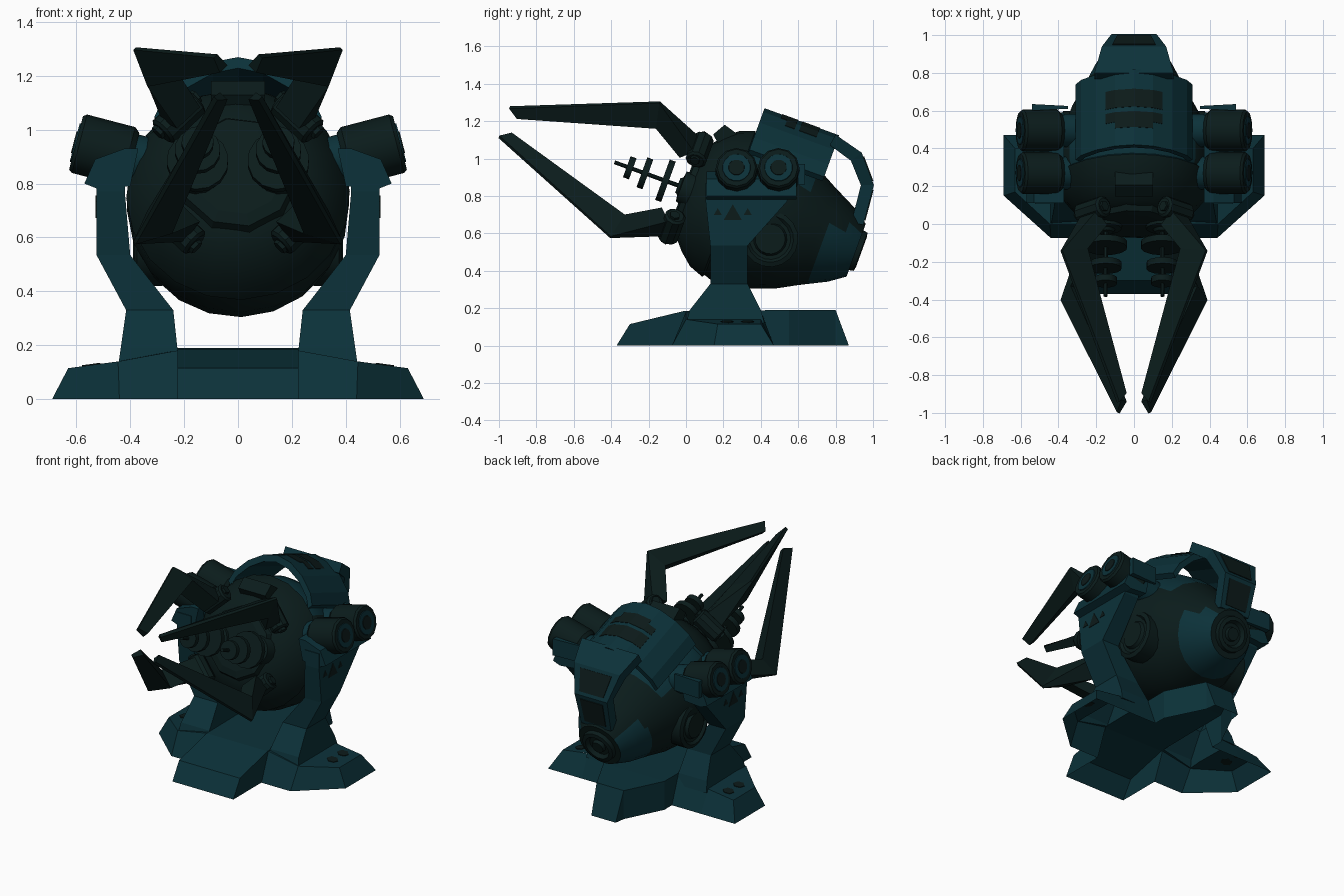
import bpy, bmesh, math
from mathutils import Vector

if "Cube" in bpy.data.objects:
    bpy.data.objects.remove(bpy.data.objects["Cube"])

def material(name, col):
    m = bpy.data.materials.new(name)
    m.diffuse_color = (*col, 1)
    m.use_nodes = True
    m.node_tree.nodes["Principled BSDF"].inputs["Base Color"].default_value = m.diffuse_color
    return m

MATS = [material("dark teal", (0.0035, 0.031, 0.041)),
        material("green black", (0.0032, 0.0115, 0.0112)),
        material("slot black", (0.0036, 0.0105, 0.0100))]
TEAL, DARK, SLOT = 0, 1, 2

# Tilted head frame: a = forward along the aim axis, u = up, x = sideways
C = Vector((0, 0.36, 0.71))
CT, ST = math.cos(math.radians(20)), math.sin(math.radians(20))
FWD, UP = Vector((0, -CT, ST)), Vector((0, ST, CT))

def L(x, a, u):
    return C + Vector((x, 0, 0)) + FWD * a + UP * u

def build(name, rings, mat, smooth=False, rule=None):
    """Skin a list of equal-length closed rings and cap both ends."""
    bm = bmesh.new()
    vs = [[bm.verts.new(p) for p in r] for r in rings]
    n = len(rings[0])
    for r0, r1 in zip(vs, vs[1:]):
        for i in range(n):
            j = (i + 1) % n
            bm.faces.new((r0[i], r0[j], r1[j], r1[i]))
    bm.faces.new(vs[0])
    bm.faces.new(vs[-1])
    bmesh.ops.recalc_face_normals(bm, faces=bm.faces)
    for f in bm.faces:
        f.material_index = mat
        if rule:
            d = f.calc_center_median() - C
            f.material_index = rule(d.x, d.dot(FWD), d.dot(UP))
    me = bpy.data.meshes.new(name)
    bm.to_mesh(me)
    bm.free()
    for m in MATS:
        me.materials.append(m)
    ob = bpy.data.objects.new(name, me)
    bpy.context.collection.objects.link(ob)
    if smooth:
        bpy.ops.object.select_all(action='DESELECT')
        ob.select_set(True)
        bpy.context.view_layer.objects.active = ob
        bpy.ops.object.shade_smooth_by_angle(angle=math.radians(32))
    return ob

def revolve(name, profile, origin, axis, mat, n=16, smooth=True, rule=None):
    """Turn (distance, radius) points around an axis."""
    axis = Vector(axis).normalized()
    e1 = axis.orthogonal().normalized()
    e2 = axis.cross(e1)
    o = Vector(origin)
    rings = [[o + axis * t + (e1 * math.cos(k) + e2 * math.sin(k)) * r
              for k in (2 * math.pi * (i + .5) / n for i in range(n))] for t, r in profile]
    return build(name, rings, mat, smooth, rule)

def rect(x0, x1, y0, y1, z):
    return [Vector(p) for p in ((x0, y0, z), (x1, y0, z), (x1, y1, z), (x0, y1, z))]

# ---- base: front-to-back spine, narrowing to the rear foot
spine = [(-.37, 0, -.37, .0), (-.30, .115, -.30, .0), (-.01, .185, -.01, .0)]
stations = [(-.37, .002, .225), (-.30, .115, .225), (-.01, .185, .225),
            (.55, .19, .225), (.80, .19, .10), (.87, .002, .09)]
base = build("base", [rect(-w, w, 0, 0, 0)[:2] and
                      [(-w, y, 0), (w, y, 0), (w, y, z), (-w, y, z)] for y, z, w in stations], TEAL)
parts = []
for s, side in ((1, "right"), (-1, "left")):
    # side foot with chamfered front corner
    low = [(.2, -.075, 0), (.44, -.075, 0), (.69, .15, 0), (.69, .47, 0), (.44, .47, 0), (.2, .47, 0)]
    top = [(.2, 0, .185), (.445, 0, .14), (.63, .17, .115), (.63, .4, .115), (.445, .4, .14), (.2, .4, .185)]
    parts.append(build(side + "_foot", [[(s * x, y, z) for x, y, z in r] for r in (low, top)], TEAL))
    for y in (.22, .33):
        revolve(side + "_foot_hole", [(-.003, .036), (.003, .036)], (s * .545, y, .1275),
                (s * .134, 0, .99), SLOT, 6, False)
    # upright arm
    arm = [(.21, .445, 0, .42, .12), (.225, .435, .02, .40, .19), (.24, .415, .13, .33, .33),
           (.40, .525, .13, .33, .535), (.42, .525, .105, .54, .77), (.42, .525, .105, .57, .87)]
    parts.append(build(side + "_arm", [rect(s * a, s * b, c, d, z) for a, b, c, d, z in arm], TEAL))
    for y, z, r in ((.25, .70, .055), (.17, .71, .025), (.33, .71, .025)):
        build(side + "_arm_cutout", [[(s * x, y + r * math.cos(k), z + r * math.sin(k))
              for k in (math.pi / 2, math.pi * 7 / 6, math.pi * 11 / 6)] for x in (.52, .528)], SLOT)
    # cradle under the pods
    cr = [(.37, .93), (.42, .93), (.53, .89), (.57, .80), (.52, .78), (.40, .79)]
    build(side + "_cradle", [[(s * x, y, z) for x, z in cr] for y in (.11, .59)], TEAL)
    # twin pods
    d = Vector((s * .967, 0, .253))
    for y in (.27, .495):
        o = Vector((s * .39, y, .896))
        revolve(side + "_pod_neck", [(-.14, .09), (.01, .09)], o, d, TEAL)
        revolve(side + "_pod", [(0, .095), (.02, .112), (.205, .112), (.218, .102)], o, d, DARK, 12)
        revolve(side + "_pod_ring", [(.21, .078), (.223, .074)], o, d, TEAL)
        revolve(side + "_pod_lens", [(.215, .045), (.227, .042)], o, d, SLOT)
    build(side + "_pod_back_plate", [[(s * .35, .61, z), (s * .54, .60, z), (s * .54, .635, z), (s * .35, .625, z)]
                                     for z in (.86, .97)], TEAL)
    # pivot disc on the side of the head
    revolve(side + "_pivot", [(.28, .15), (.375, .15), (.385, .125), (.37, .11), (.37, .09), (.39, .08)],
            (0, .45, .57), (s, 0, 0), DARK, 18)

# fuse the base and leave it hollow underneath
for p in parts:
    mod = base.modifiers.new("fuse", 'BOOLEAN')
    mod.operation, mod.solver, mod.object = 'UNION', 'EXACT', p
dg = bpy.context.evaluated_depsgraph_get()
fused = bpy.data.meshes.new_from_object(base.evaluated_get(dg))
base.modifiers.clear()
bm = bmesh.new()
bm.from_mesh(fused)
bmesh.ops.delete(bm, geom=[f for f in bm.faces if all(v.co.z < .001 for v in f.verts)], context='FACES')
bm.to_mesh(fused)
bm.free()
base.data = fused
for p in parts:
    bpy.data.objects.remove(p)

# ---- head
def head_rule(x, a, u):
    if -.30 < a < .14 and u > .2:
        return TEAL                      # upper shell
    if -.58 < a < -.40 and u < .1:
        return TEAL                      # rear cheeks
    return DARK

revolve("head", [(.37, .17), (.345, .26), (.29, .325), (.22, .385), (.14, .415), (.13, .402), (.10, .413),
                 (0, .412), (-.12, .388), (-.25, .34), (-.36, .28), (-.40, .26), (-.42, .25), (-.50, .21),
                 (-.585, .15)], C, FWD, DARK, 20, True, head_rule)
revolve("face_plate", [(.34, .235), (.385, .215), (.395, .17)], C, FWD, DARK, 10, False)
revolve("rear_nozzle", [(-.5, .13), (-.61, .11), (-.615, .085), (-.59, .07), (-.59, .045), (-.612, .04)],
        C, FWD, DARK, 16)
build("brow_block", [[L(x, a, u) for a, u in ((.22, .365), (.305, .39), (.345, .32), (.3, .28), (.2, .3))]
                     for x in (-.1, .1)], DARK)

# twin antennas with discs
for s in (1, -1):
    revolve("antenna_rod", [(.3, .013), (.79, .011)], L(s * .15, 0, 0), FWD, DARK, 8)
    revolve("antenna_boss", [(.34, .1), (.41, .085), (.415, .05), (.43, .04)], L(s * .15, 0, 0), FWD, DARK, 14)
    for a, r in ((.50, .115), (.617, .085), (.703, .06)):
        revolve("antenna_disc", [(a - .017, r), (a + .017, r)], L(s * .15, 0, 0), FWD, DARK, 14)

# four claws around the aim axis: (a, r, half width) for outer and inner edge
STATIONS = [((.41, .34, .06), (.47, .26, .06)),
            ((.673, .543, .007), (.643, .41, .065)),
            ((1.417, .118, .010), (1.36, .075, .02))]
for k in range(4):
    th = math.radians(45 + 90 * k)
    sn, cs = math.sin(th), math.cos(th)
    P = lambda a, r, t: L(sn * r + cs * t, a, cs * r - sn * t)
    build("claw", [[P(oa, orr, -ot), P(oa, orr, ot), P(ia, ir, it), P(ia, ir, -it)]
                   for (oa, orr, ot), (ia, ir, it) in STATIONS], DARK)
    tang = P(0, 0, 1) - P(0, 0, 0)
    revolve("claw_hinge", [(-.09, .045), (-.08, .058), (.08, .058), (.09, .045)], P(.385, .31, 0), tang, DARK, 10)
    revolve("claw_bolt", [(-.105, .028), (.105, .028)], P(.39, .32, 0), tang, DARK, 6, False)

# ---- top guard arch
SEC = [(-.31, .31), (-.28, .38), (-.2, .465), (-.1, .525), (0, .546),
       (.1, .525), (.2, .465), (.28, .38), (.31, .31)]

def arch(name, pts, a0, a1, k_out, k_in, mat):
    loop = [(x * k_out, u * k_out) for x, u in pts] + [(x * k_in, u * k_in) for x, u in reversed(pts)]
    build(name, [[L(x, a, u) for x, u in loop] for a in (a0, a1)], mat)

arch("guard_arch", SEC, .135, -.29, 1, .92, TEAL)
slot = [(-.15, .495), (-.1, .525), (0, .546), (.1, .525), (.15, .495)]
arch("guard_vent_rear", slot, -.08, -.18, 1.005, .99, SLOT)
arch("guard_vent_mid", slot, .0, -.055, 1.005, .99, SLOT)
arch("guard_vent_front", [(-.1, .525), (0, .546), (.1, .525)], .035, .0, 1.005, .99, SLOT)

# rear strap from the arch down to the nozzle
STRAP = [(-.27, .543, -.26, .48, .21), (-.435, .50, -.395, .44, .17),
         (-.555, .36, -.49, .335, .12), (-.575, .14, -.51, .13, .11)]
build("rear_strap", [[L(-w, a, u), L(w, a, u), L(w, b, v), L(-w, b, v)] for a, u, b, v, w in STRAP], TEAL)
for (a0, u0, *_, w0), (a1, u1, *_, w1) in zip(STRAP[1:], STRAP[2:]):
    na, nu = Vector((u1 - u0, a0 - a1)).normalized() * .005   # outward offset
    rings = []
    for f in (.12, .88):
        a, u, w = a0 + (a1 - a0) * f, u0 + (u1 - u0) * f, (w0 + (w1 - w0) * f) * .7
        rings.append([L(-w, a + na, u + nu), L(w, a + na, u + nu),
                      L(w, a - na * .5, u - nu * .5), L(-w, a - na * .5, u - nu * .5)])
    build("strap_panel", rings, SLOT)
